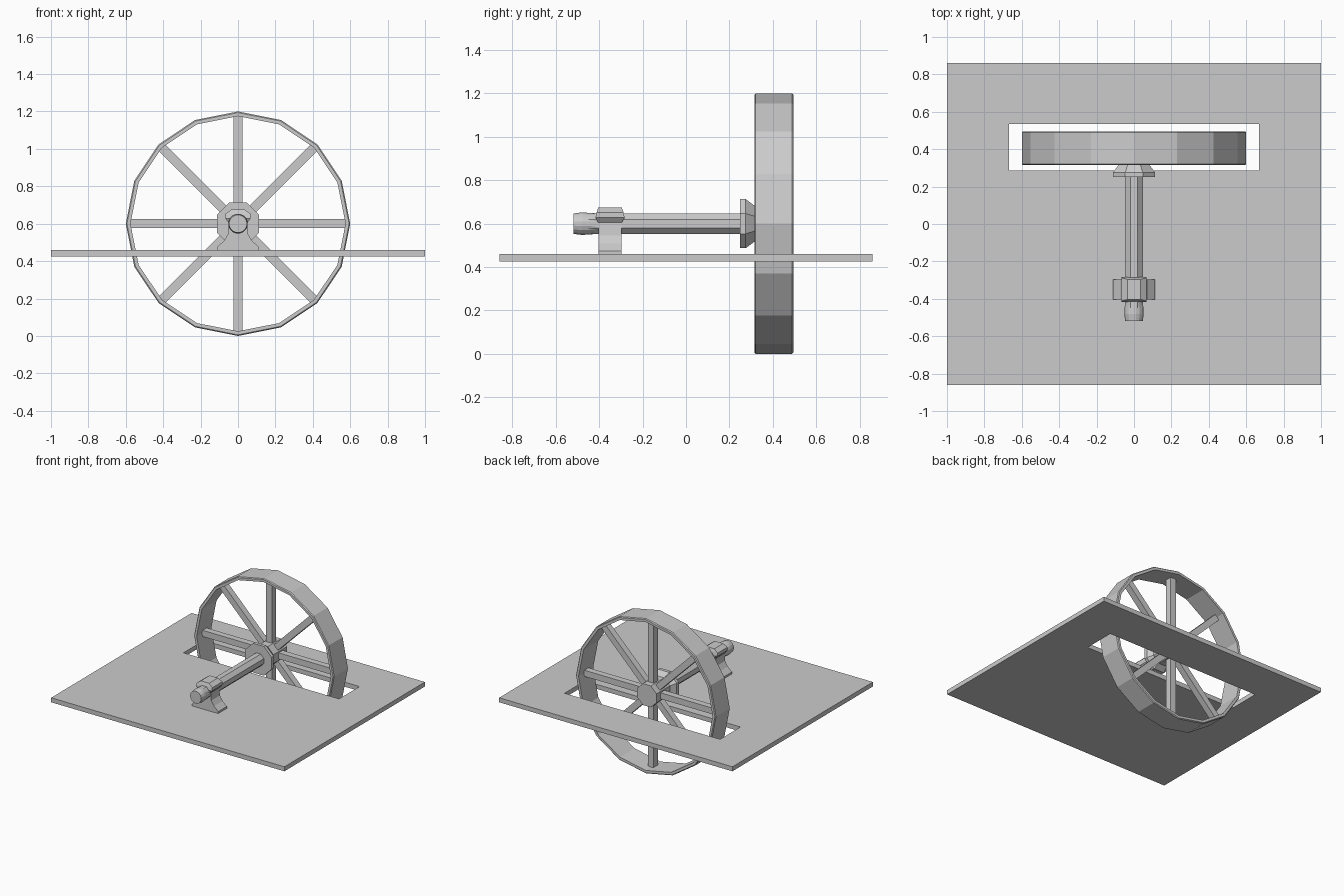
import bpy, bmesh
from math import pi, sin, cos
from mathutils import Matrix

cube = bpy.data.objects.get("Cube")
if cube:
    bpy.data.objects.remove(cube, do_unlink=True)

grey = bpy.data.materials.new("plain grey")
grey.use_nodes = True
colour = (0.6, 0.6, 0.6, 1)
grey.diffuse_color = colour
grey.node_tree.nodes["Principled BSDF"].inputs["Base Color"].default_value = colour

AXIS_Z = 0.6      # height of the axle line
WHEEL_Y = 0.405   # middle plane of the wheel


def finish(name, bm):
    bmesh.ops.recalc_face_normals(bm, faces=bm.faces)
    mesh = bpy.data.meshes.new(name)
    bm.to_mesh(mesh)
    bm.free()
    mesh.materials.append(grey)
    obj = bpy.data.objects.new(name, mesh)
    bpy.context.collection.objects.link(obj)
    return obj


def loft(name, rings, closed=False):
    """Skin equal-sized rings; cap the ends unless the loft closes on itself."""
    bm = bmesh.new()
    loops = [[bm.verts.new(p) for p in ring] for ring in rings]
    pairs = list(zip(loops, loops[1:]))
    if closed:
        pairs.append((loops[-1], loops[0]))
    else:
        bm.faces.new(loops[0])
        bm.faces.new(loops[-1])
    for a, b in pairs:
        for i in range(len(a)):
            j = (i + 1) % len(a)
            bm.faces.new((a[i], a[j], b[j], b[i]))
    return finish(name, bm)


def turn(name, profile, sides, flat_top=True, closed=False):
    """Lathe (radius, y) points about the axle line; radius is to the flats if flat_top."""
    grow = 1 / cos(pi / sides) if flat_top else 1
    turns = [2 * pi * (i + 0.5 * flat_top) / sides for i in range(sides)]
    return loft(name, [[(r * grow * sin(t), y, AXIS_Z + r * grow * cos(t)) for t in turns]
                       for r, y in profile], closed)


def rect(hx, hy, z, cy=0):
    return [(-hx, cy - hy, z), (hx, cy - hy, z), (hx, cy + hy, z), (-hx, cy + hy, z)]


# Base plate with a slot for the wheel
low, high = 0.425, 0.46
loft("base_plate", [rect(1, 0.86, low), rect(1, 0.86, high),
                    rect(0.667, 0.125, high, 0.41), rect(0.667, 0.125, low, 0.41)], closed=True)

# Wheel rim with slightly eased outer edges
turn("wheel_rim", [(0.575, 0.315), (0.594, 0.315), (0.6, 0.321),
                   (0.6, 0.489), (0.594, 0.495), (0.575, 0.495)],
     16, flat_top=False, closed=True)

# Four square bars crossing the wheel make eight spokes
for i in range(4):
    bar = loft("spoke_bar", [rect(0.024, 0.025, -0.58), rect(0.024, 0.025, 0.58)])
    bar.matrix_world = (Matrix.Translation((0, WHEEL_Y, AXIS_Z))
                        @ Matrix.Rotation(i * pi / 4, 4, 'Y'))

# Hub with a flared front flange
turn("wheel_hub", [(0.113, 0.25), (0.113, 0.275), (0.083, 0.315), (0.083, 0.48)], 8)

# Axle and its end knob
turn("axle", [(0.047, -0.45), (0.047, 0.26)], 8)
turn("axle_end", [(0.047, -0.518), (0.052, -0.48), (0.048, -0.42)], 16)

# Bearing pedestal, spreading to a wide foot
PED_Y = -0.35
loft("bearing_pedestal", [rect(hx, 0.053, z, PED_Y) for hx, z in
                          ((0.112, 0.455), (0.112, 0.475), (0.076, 0.508),
                           (0.053, 0.545), (0.048, 0.61))])

# Bearing cap clamped round the axle
loft("bearing_cap", [rect(hx, hy, z, PED_Y) for hx, hy, z in
                     ((0.05, 0.055, 0.605), (0.068, 0.067, 0.628),
                      (0.068, 0.062, 0.652), (0.036, 0.054, 0.675))])
